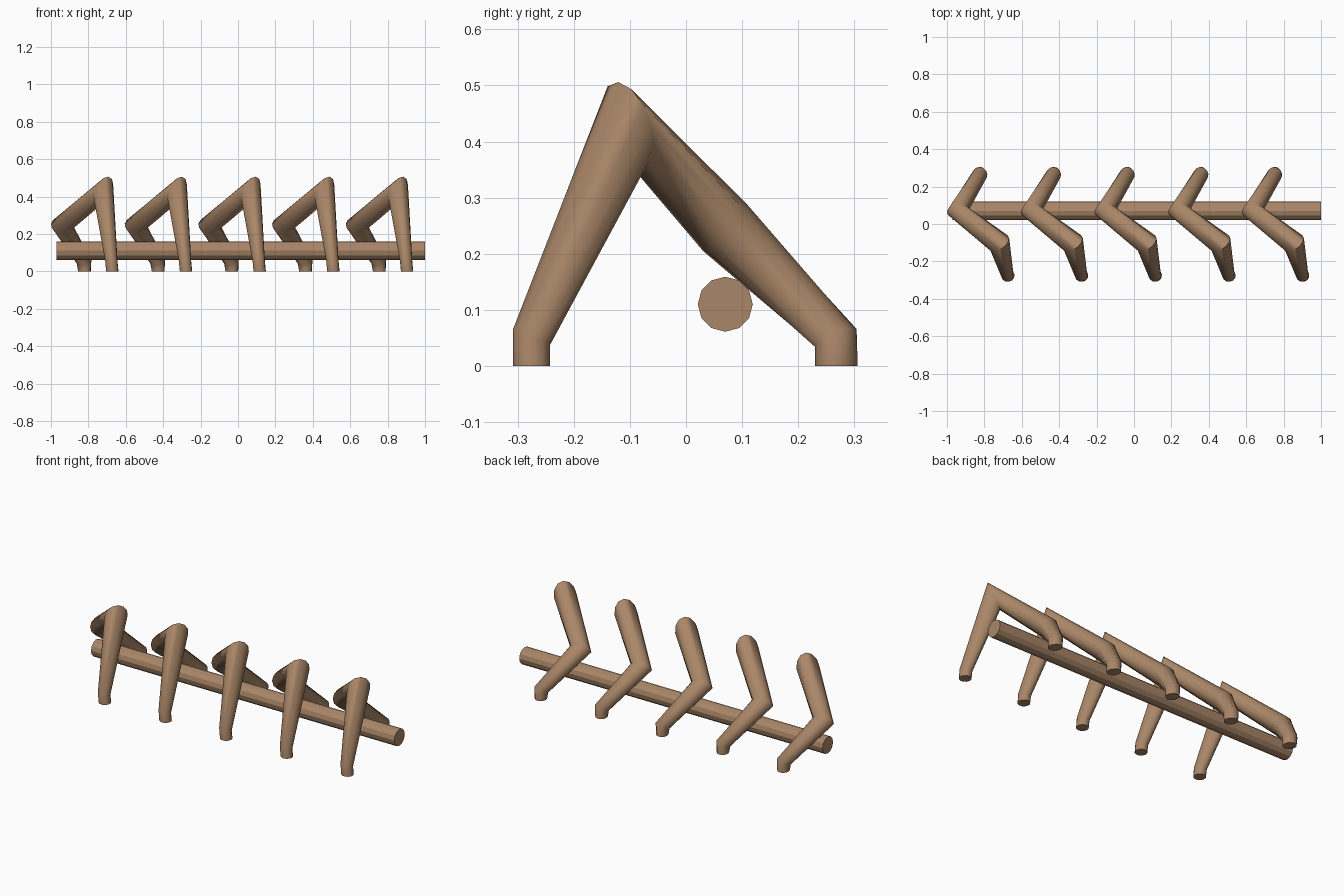
import bpy, bmesh, math
from mathutils import Vector

if "Cube" in bpy.data.objects:
    bpy.data.objects.remove(bpy.data.objects["Cube"], do_unlink=True)

SIDES = 12
wood = bpy.data.materials.new("brown_wood")
wood.use_nodes = True
color = (0.40, 0.24, 0.138, 1)
wood.diffuse_color = color
wood.node_tree.nodes["Principled BSDF"].inputs["Base Color"].default_value = color


def tube(name, rings):
    """Skin a closed tube over elliptical rings given as (centre, axis, axis)."""
    bm = bmesh.new()
    loops = []
    for centre, a, b in rings:
        loop = []
        for i in range(SIDES):
            t = math.tau * i / SIDES
            loop.append(bm.verts.new(Vector(centre) + Vector(a) * math.cos(t) + Vector(b) * math.sin(t)))
        loops.append(loop)
    for low, high in zip(loops, loops[1:]):
        for i in range(SIDES):
            j = (i + 1) % SIDES
            bm.faces.new((low[i], low[j], high[j], high[i]))
    bm.faces.new(loops[0])
    bm.faces.new(loops[-1])
    bmesh.ops.recalc_face_normals(bm, faces=bm.faces)
    mesh = bpy.data.meshes.new(name)
    bm.to_mesh(mesh)
    bm.free()
    mesh.materials.append(wood)
    obj = bpy.data.objects.new(name, mesh)
    bpy.context.collection.objects.link(obj)
    return obj


# Long faceted pole
tube("pole", [((x, 0.07, 0.11), (0, 0.049, 0), (0, 0, 0.049)) for x in (-0.97, 1)])

# Bent branch: front foot, peak, elbow, back foot
branch_rings = [
    ((-0.672, -0.275, 0), (0.021, -0.026, 0), (0.026, 0.021, 0)),
    ((-0.677, -0.275, 0.052), (0.021, -0.026, 0.011), (0.026, 0.021, -0.009)),
    ((-0.72, -0.103, 0.431), (0.027, -0.018, 0.075), (0.045, 0.042, -0.005)),
    ((-0.942, 0.07, 0.246), (-0.024, 0.033, 0.04), (0.053, 0.021, 0.014)),
    ((-0.823, 0.267, 0.05), (-0.004, 0.037, 0.016), (0.039, 0, 0.009)),
    ((-0.821, 0.268, 0), (-0.003, 0.038, 0), (0.034, 0, 0)),
]
bpy.ops.object.select_all(action="DESELECT")
for n in range(5):
    branch = tube(f"bent_branch_{n + 1}", branch_rings)
    branch.location.x = 0.394 * n
    branch.select_set(True)
    bpy.context.view_layer.objects.active = branch
bpy.ops.object.shade_smooth_by_angle(angle=math.radians(70))
